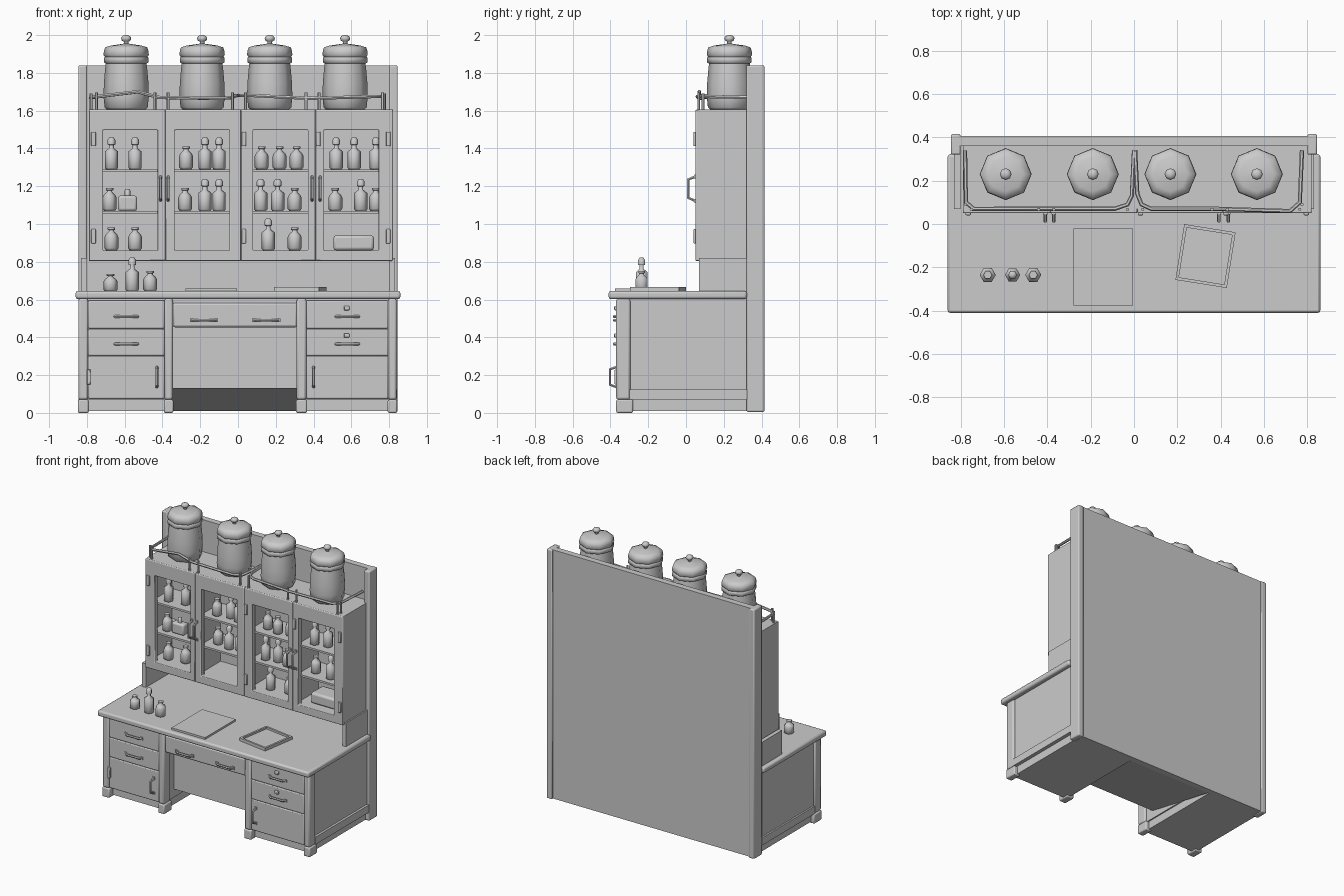
import bpy, bmesh, math
from mathutils import Vector, Matrix

cube = bpy.data.objects.get("Cube")
if cube:
    bpy.data.objects.remove(cube, do_unlink=True)

GREY = (0.6, 0.6, 0.6, 1)
grey = bpy.data.materials.new("plain grey")
grey.use_nodes = True
grey.diffuse_color = GREY
grey.node_tree.nodes["Principled BSDF"].inputs["Base Color"].default_value = GREY


def smooth(ob, angle):
    bpy.ops.object.select_all(action="DESELECT")
    bpy.context.view_layer.objects.active = ob
    ob.select_set(True)
    bpy.ops.object.shade_smooth_by_angle(angle=math.radians(angle))


def finish(name, bm, bevel=0, angle=40):
    bmesh.ops.recalc_face_normals(bm, faces=bm.faces)
    me = bpy.data.meshes.new(name)
    bm.to_mesh(me)
    bm.free()
    me.materials.append(grey)
    ob = bpy.data.objects.new(name, me)
    bpy.context.collection.objects.link(ob)
    if bevel:
        mod = ob.modifiers.new("soft edges", "BEVEL")
        mod.width, mod.segments = bevel, 2
    smooth(ob, angle)
    return ob


def box(name, x, y, z, bevel=0):
    """Box from (low, high) pairs on each axis."""
    bm = bmesh.new()
    bmesh.ops.create_cube(bm, size=1)
    for v in bm.verts:
        v.co = [a[0] + (a[1] - a[0]) * (c + 0.5) for a, c in zip((x, y, z), v.co)]
    return finish(name, bm, bevel)


def prism(name, x, profile):
    """Closed (y, z) profile pushed along x."""
    bm = bmesh.new()
    face = bm.faces.new([bm.verts.new((x[0], y, z)) for y, z in profile])
    out = bmesh.ops.extrude_face_region(bm, geom=[face])
    for v in out["geom"]:
        if isinstance(v, bmesh.types.BMVert):
            v.co.x = x[1]
    return finish(name, bm)


def frame(name, outer, inner, y, bevel=0):
    """Rectangular ring in the xz plane; rects are x0, x1, z0, z1."""
    bm = bmesh.new()
    rings = []
    for (a, b, c, d), yy in ((outer, y[0]), (inner, y[0]), (inner, y[1]), (outer, y[1])):
        rings.append([bm.verts.new(p) for p in ((a, yy, c), (b, yy, c), (b, yy, d), (a, yy, d))])
    for r in range(4):
        p, q = rings[r], rings[(r + 1) % 4]
        for i in range(4):
            j = (i + 1) % 4
            bm.faces.new((p[i], p[j], q[j], q[i]))
    return finish(name, bm, bevel)


def lathe(name, profile, at, sides=6):
    bm = bmesh.new()
    rings = []
    for r, z in profile:
        rings.append([bm.verts.new(Vector(at) + Vector((r * math.cos(t), r * math.sin(t), z)))
                      for t in (math.tau * i / sides for i in range(sides))])
    for p, q in zip(rings, rings[1:]):
        for i in range(sides):
            j = (i + 1) % sides
            bm.faces.new((p[i], p[j], q[j], q[i]))
    bm.faces.new(rings[0])
    bm.faces.new(rings[-1])
    return finish(name, bm, angle=62)


def tube(name, points, radius):
    cu = bpy.data.curves.new(name, "CURVE")
    cu.dimensions = "3D"
    cu.bevel_depth, cu.bevel_resolution, cu.use_fill_caps = radius, 1, True
    sp = cu.splines.new("POLY")
    sp.points.add(len(points) - 1)
    for p, co in zip(sp.points, points):
        p.co = (*co, 1)
    ob = bpy.data.objects.new(name, cu)
    bpy.context.collection.objects.link(ob)
    bpy.ops.object.select_all(action="DESELECT")
    bpy.context.view_layer.objects.active = ob
    ob.select_set(True)
    bpy.ops.object.convert(target="MESH")
    ob.data.materials.clear()
    ob.data.materials.append(grey)
    smooth(ob, 50)


def handle(name, x, y, z, length, depth, upright=False):
    """Bail handle standing out from a front at depth y."""
    h, pts = length / 2, []
    for s, d in ((-1, 0), (-0.75, depth), (0.75, depth), (1, 0)):
        pts.append((x, y - d, z + s * h) if upright else (x + s * h, y - d, z))
    tube(name, pts, 0.008)
    for s in (-1, 1):
        c = (x, z + s * h) if upright else (x + s * h, z)
        box(name + "_mount", (c[0] - .01, c[0] + .01), (y - .008, y + .004),
            (c[1] - .01, c[1] + .01))


# Back board and posts
box("back_board", (-.81, .81), (.36, .405), (.01, 1.84))
for s in (-1, 1):
    x = sorted((s * .80, s * .845))
    box("back_post", x, (.32, .415), (.005, 1.84), .008)
    box("upper_cabinet_support", sorted((s * .80, s * .83)), (.07, .34), (.64, .82))

# Desk top and kneehole, its underside sloping down to the back
box("desk_top", (-.86, .86), (-.41, .322), (.603, .645), .012)
box("desk_top_back", (-.80, .80), (.3, .37), (.603, .645))
prism("kneehole_back", (-.36, .33), ((-.23, .61), (-.23, .13), (.36, .01), (.36, .61)))
box("centre_rail", (-.35, .32), (-.34, -.2), (.575, .61))
box("centre_drawer", (-.345, .315), (-.36, -.2), (.453, .583), .012)
for x in (-.18, .15):
    handle("centre_handle", x, -.36, .49, .13, .02)

# Pedestals: carcass, plinth, legs, drawers and door
for x0, x1, side in ((-.845, -.345, -1), (.31, .84, 1)):
    a, b = x0 + .052, x1 - .045
    box("pedestal_body", (x0 + .015, x1 - .015), (-.345, .36), (.07, .61))
    box("pedestal_plinth", (x0 + .025, x1 - .025), (-.325, .36), (.01, .075))
    for lx0, lx1 in ((x0, a), (b, x1)):
        box("front_leg", (lx0, lx1), (-.37, -.295), (.07, .605), .012)
        box("foot", (lx0 - .003, lx1 + .003), (-.37, -.28), (0, .07), .008)
    edge = sorted((side * .815, side * .842))
    box("side_lower_rail", edge, (-.3, .33), (.07, .125))
    for z in ((.447, .595), (.303, .445)):
        box("drawer_front", (a, b), (-.365, -.33), z, .006)
    box("door_front", (a, b), (-.365, -.33), (.075, .301), .006)
    for z in (.51, .365):
        handle("drawer_handle", (a + b) / 2, -.362, z, .13, .018)
        if side > 0:
            box("drawer_lock", (.56, .59), (-.38, -.36), (z + .033, z + .056), .005)
    handle("door_handle", -.43 if side < 0 else .4, -.362, .19, .11, .04, True)
box("door_hinge", (-.80, -.78), (-.378, -.36), (.15, .23), .004)

# Upper cabinet shell and shelves
L, R, LOW, HIGH = -.79, .82, .805, 1.605
box("cabinet_back", (L, R), (.32, .37), (LOW, HIGH))
box("cabinet_roof", (L, R), (.07, .36), (1.52, HIGH))
box("cabinet_floor", (L, R), (.07, .36), (LOW, .86))
for z in (1.055, 1.275):
    box("cabinet_shelf", (L + .02, R - .02), (.085, .33), (z, z + .014))
edges = (L, -.385, .015, .41, R)
windows = (-.715, -.335, .08, .455)
for x0, x1, w in zip(edges, edges[1:], windows):
    frame("cabinet_door", (x0, x1, LOW, HIGH), (w, w + .29, .86, 1.497), (.05, .09), .005)
for x in edges[1:4]:
    box("cabinet_divider", (x - .02, x + .02), (.08, .33), (.83, 1.55))
for x in (L, R - .03):
    box("cabinet_side", (x, x + .03), (.07, .36), (LOW, HIGH))
for x in (-.41, -.37, .392, .435):
    handle("cabinet_handle", x, .052, 1.187, .13, .04, True)
for x in (-.765, .03, .425, .795):
    for z in (1.45, .935):
        if x != .425 or z > 1:
            box("cabinet_hinge", (x - .012, x + .012), (.04, .055), (z - .038, z + .038), .004)

# Gallery rails on the cabinet
for name, path in (
    ("left_gallery", ((-.78, .34, 1.67), (-.775, .1, 1.67), (-.74, .07, 1.675), (-.53, .07, 1.70),
                      (-.42, .07, 1.67), (-.09, .07, 1.665), (-.03, .09, 1.67), (-.01, .13, 1.68),
                      (0, .34, 1.68))),
    ("right_gallery", ((.005, .34, 1.68), (.015, .14, 1.68), (.035, .09, 1.68), (.08, .07, 1.68),
                       (.38, .07, 1.665), (.72, .06, 1.675), (.765, .1, 1.675),
                       (.775, .34, 1.67)))):
    tube(name + "_rail", path, .01)
for x in (-.75, -.44, -.37, -.03, .04, .36, .43, .765):
    tube("gallery_post", ((x, .068, 1.6), (x, .068, 1.695)), .008)
for x in (-.778, .775):
    tube("gallery_post", ((x, .09, 1.6), (x, .09, 1.69)), .008)

# Lidded jars
JAR = ((.1, 0), (.114, .012), (.12, .07), (.118, .14), (.112, .21), (.108, .245), (.118, .25),
       (.118, .275), (.113, .28), (.12, .29), (.118, .31), (.112, .33), (.08, .34), (.03, .347),
       (.012, .35), (.012, .36), (.024, .367), (.027, .38), (.02, .39), (.008, .395))
for x in (-.592, -.19, .168, .567):
    lathe("jar", JAR, (x, .23, 1.605), 8)

# Bottles: T tall with stopper, S short round
BOTTLES = {
    "T": ((.028, 0), (.035, .008), (.035, .095), (.013, .112), (.013, .13), (.021, .132),
          (.021, .155), (.012, .168)),
    "S": ((.028, 0), (.037, .012), (.037, .07), (.03, .085), (.014, .1), (.014, .108),
          (.02, .11), (.02, .122)),
}
ROWS = (
    (.86, "S-.67 S-.545 T.16 S.3"),
    (1.069, "S-.68 S-.28 T-.175 T-.1 T.12 T.21 S.3 S.515 T.65 S.73"),
    (1.289, "T-.67 T-.545 S-.275 T-.175 T-.1 S.125 S.22 S.31 T.52 T.615 T.73"),
)
for z, row in ROWS:
    for i, item in enumerate(row.split()):
        lathe("bottle", BOTTLES[item[0]], (float(item[1:]), .15 + .02 * (i % 2), z))
box("flask", (-.635, -.535), (.13, .19), (1.069, 1.15), .012)
lathe("flask_neck", ((.015, 0), (.015, .03), (.01, .036)), (-.585, .16, 1.148))
box("storage_tub", (.505, .72), (.12, .26), (.86, .94), .015)

# Things on the desk
for x, kind, h in ((-.675, "S", .75), (-.56, "T", 1.06), (-.465, "S", .88)):
    lathe("desk_bottle", [(r, z * h) for r, z in BOTTLES[kind]], (x, -.235, .644))
box("writing_pad", (-.278, -.005), (-.375, -.02), (.644, .659))
turn = Matrix.Translation((.33, -.148, .645)) @ Matrix.Rotation(math.radians(-9), 4, "Z")
tray = box("tray_base", (-.115, .115), (-.125, .125), (0, .008))
rim = frame("tray_rim", (-.12, .12, -.13, .13), (-.106, .106, -.116, .116), (-.022, 0))
tray.matrix_world = turn
rim.matrix_world = turn @ Matrix.Rotation(math.radians(-90), 4, "X")
